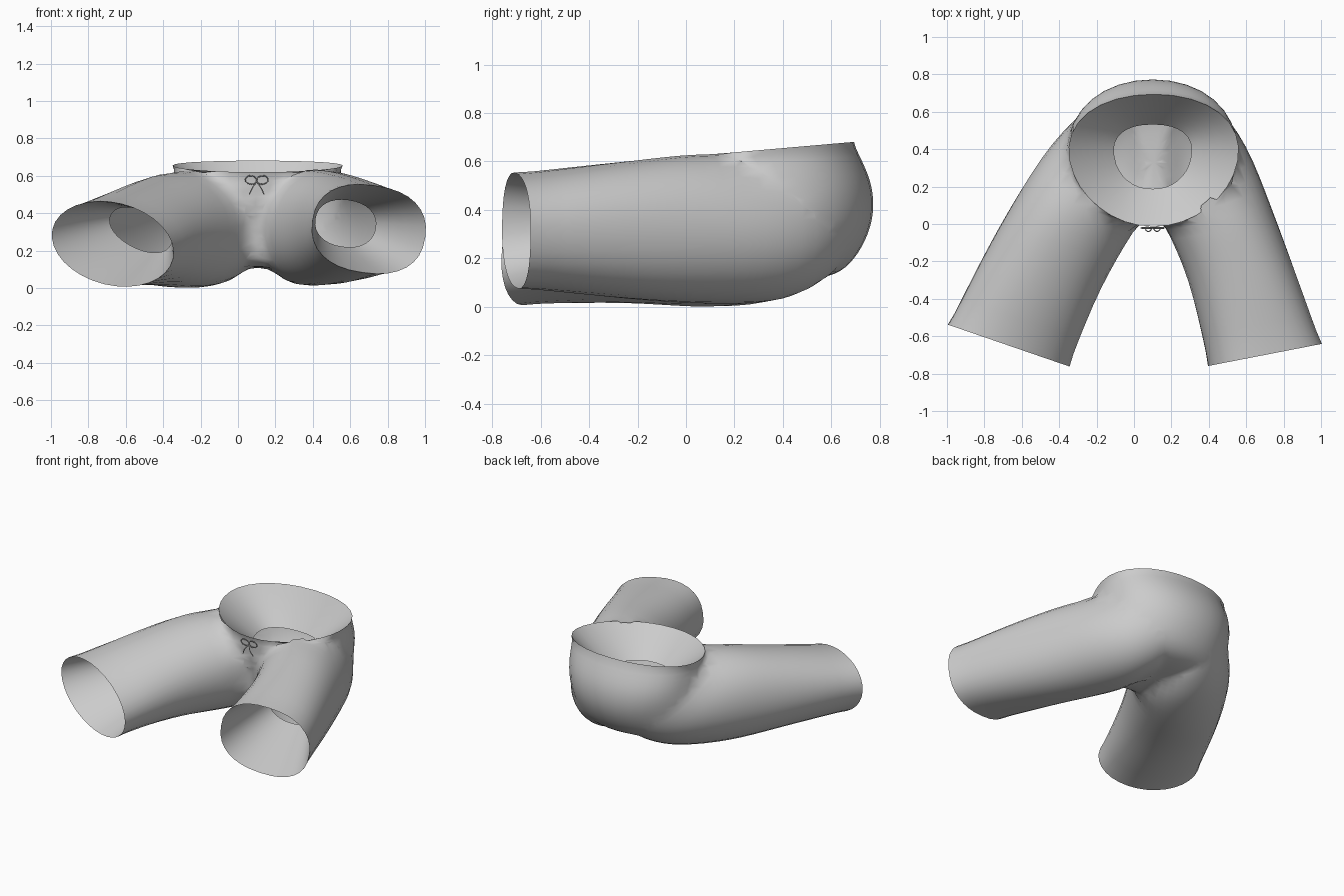
import bpy, bmesh, math
from mathutils import Euler, Vector

cube = bpy.data.objects.get("Cube")
if cube:
    bpy.data.objects.remove(cube)

SIDES, STEPS = 32, 5


def material(name, value):
    m = bpy.data.materials.new(name)
    m.use_nodes = True
    m.diffuse_color = (value, value, value, 1)
    m.node_tree.nodes["Principled BSDF"].inputs["Base Color"].default_value = m.diffuse_color
    return m


cloth = material("grey cloth", 0.6)


def catmull(p, t):
    """Smooth blend between the two middle of four parameter rows."""
    return [0.5 * (2 * b + (c - a) * t + (2 * a - 5 * b + 4 * c - d) * t * t
                   + (3 * b - a - 3 * c + d) * t ** 3) for a, b, c, d in zip(*p)]


def loft(name, rows, capped=True):
    """Tube; each row: x, y, z, half width, half height, rot x, y, z, taper, squareness."""
    ext = [rows[0]] + rows + [rows[-1]]
    rings = [catmull(ext[i:i + 4], s / STEPS) for i in range(len(rows) - 1) for s in range(STEPS)]
    rings.append(rows[-1])
    bm = bmesh.new()
    loops = []
    for x, y, z, a, b, rx, ry, rz, taper, power in rings:
        rot = Euler([math.radians(v) for v in (rx, ry, rz)]).to_matrix()
        loop = []
        for k in range(SIDES):
            ang = math.tau * k / SIDES
            c, s = [math.copysign(abs(f(ang)) ** power, f(ang)) for f in (math.cos, math.sin)]
            loop.append(bm.verts.new(Vector((x, y, z)) + rot @ Vector((a * c * (1 + taper * s), 0, b * s))))
        loops.append(loop)
    for p, q in zip(loops, loops[1:]):
        for k in range(SIDES):
            n = (k + 1) % SIDES
            bm.faces.new((p[k], p[n], q[n], q[k]))
    # fan caps close the ends
    centres = []
    for loop in (loops[0], loops[-1]) if capped else ():
        mid = sum((v.co for v in loop), Vector()) / SIDES
        centres.append(mid)
        hub = bm.verts.new(mid)
        for k in range(SIDES):
            bm.faces.new((loop[k], loop[(k + 1) % SIDES], hub))
    bmesh.ops.recalc_face_normals(bm, faces=bm.faces)
    me = bpy.data.meshes.new(name)
    bm.to_mesh(me)
    bm.free()
    ob = bpy.data.objects.new(name, me)
    bpy.context.collection.objects.link(ob)
    me.materials.append(cloth)
    return ob, centres


# Open rims shared by the shell and its linings
waist = (0.105, 0.34, 0.65, 0.45, 0.355, -85, 0, 0, 0.14, 0.97)
right_hem = (-0.67, -0.65, 0.235, 0.35, 0.22, 0, 13, -19, 0, 1)
left_hem = (0.70, -0.70, 0.315, 0.31, 0.235, 0, 8, 11, 0, 0.85)

# Seat, from the bottom up to the open waist
seat, seat_ends = loft("shorts", [
    (0.10, 0.33, 0.11, 0.14, 0.14, -90, 0, 0, 0, 1),
    (0.10, 0.35, 0.135, 0.30, 0.27, -90, 0, 0, 0, 1),
    (0.10, 0.38, 0.22, 0.38, 0.335, -90, 0, 0, 0, 0.95),
    (0.10, 0.40, 0.36, 0.44, 0.375, -90, 0, 0, 0, 0.95),
    (0.10, 0.385, 0.50, 0.455, 0.385, -88, 0, 0, 0.06, 0.95),
    waist])

# Legs, from the open hem round into the seat
right_leg, right_ends = loft("right_leg", [
    right_hem,
    (-0.487, -0.25, 0.285, 0.33, 0.27, 0, 10, -17, 0, 0.95),
    (-0.285, 0.10, 0.312, 0.335, 0.318, 0, 6, -15, 0, 0.95),
    (-0.11, 0.35, 0.305, 0.30, 0.285, 0, 0, -45, 0, 1),
    (0.00, 0.50, 0.335, 0.22, 0.24, 0, 0, -62, 0, 1)])
left_leg, left_ends = loft("left_leg", [
    left_hem,
    (0.566, -0.25, 0.317, 0.285, 0.288, 0, 4, 10, 0, 0.9),
    (0.425, 0.10, 0.322, 0.292, 0.314, 0, 0, 14, 0, 0.95),
    (0.32, 0.36, 0.305, 0.275, 0.285, 0, 0, 44, 0, 1),
    (0.20, 0.50, 0.335, 0.22, 0.24, 0, 0, 62, 0, 1)])

# Join into one garment
bpy.context.view_layer.objects.active = seat
for leg in (right_leg, left_leg):
    mod = seat.modifiers.new("join", 'BOOLEAN')
    mod.operation, mod.solver, mod.object = 'UNION', 'EXACT', leg
    bpy.ops.object.modifier_apply(modifier=mod.name)
    bpy.data.objects.remove(leg)

# Open the waist and hems, then soften the seams between the parts
bm = bmesh.new()
bm.from_mesh(seat.data)
hubs = [seat_ends[1], right_ends[0], left_ends[0]]
lids = [f for f in bm.faces if any((v.co - h).length < 1e-3 for v in f.verts for h in hubs)]
bmesh.ops.delete(bm, geom=lids, context='FACES')
bmesh.ops.remove_doubles(bm, verts=bm.verts, dist=0.014)
inner = [v for v in bm.verts if not v.is_boundary]
for _ in range(4):
    bmesh.ops.smooth_vert(bm, verts=inner, factor=0.5, use_axis_x=True, use_axis_y=True, use_axis_z=True)
bm.to_mesh(seat.data)
bm.free()

# Linings narrow inwards from each rim to a smaller open hole
linings = [loft(name, rows, capped=False)[0] for name, rows in (
    ("waist_lining", [waist, (0.10, 0.36, 0.45, 0.205, 0.172, -90, 0, 0, 0.14, 0.88)]),
    ("right_leg_lining", [right_hem, (-0.52, -0.27, 0.31, 0.185, 0.10, 0, 25, -17, 0, 0.95)]),
    ("left_leg_lining", [left_hem, (0.575, -0.22, 0.345, 0.165, 0.125, 0, 8, 10, 0, 0.9)]))]


# Drawstring bow on the front of the waist
def cord(name, points, cyclic):
    cu = bpy.data.curves.new(name, 'CURVE')
    cu.dimensions = '3D'
    cu.bevel_depth, cu.bevel_resolution, cu.resolution_u = 0.003, 1, 4
    sp = cu.splines.new('BEZIER')
    sp.bezier_points.add(len(points) - 1)
    for bp, co in zip(sp.bezier_points, points):
        bp.co = co
        bp.handle_left_type = bp.handle_right_type = 'AUTO'
    sp.use_cyclic_u = cyclic
    cu.materials.append(cloth)
    bpy.context.collection.objects.link(bpy.data.objects.new(name, cu))


for side, word in ((-1, "right"), (1, "left")):
    def at(dx, y, z):
        return (0.1 + side * dx, y, z)
    cord(word + "_bow_loop", [at(0, -0.02, 0.57), at(0.04, -0.025, 0.60), at(0.06, -0.02, 0.57)], True)
    cord(word + "_cord_end", [at(0, -0.02, 0.57), at(0.02, -0.04, 0.54), at(0.04, -0.03, 0.50)], False)

bpy.ops.object.select_all(action='DESELECT')
for ob in [seat] + linings:
    ob.select_set(True)
bpy.ops.object.shade_smooth_by_angle(angle=math.radians(50))
